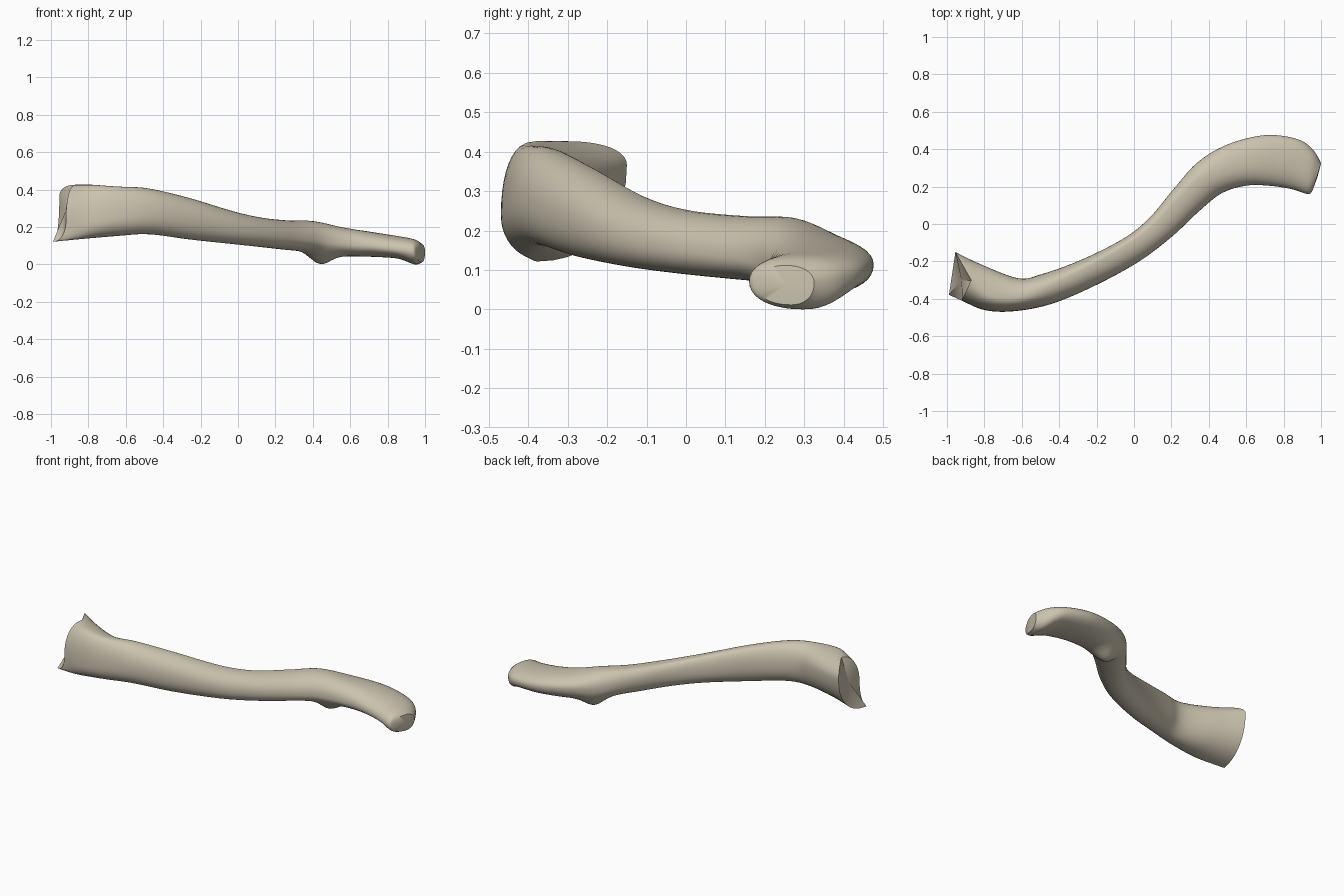
import bpy
import bmesh
import math
from mathutils import Vector

# Remove only the default cube
default_cube = bpy.data.objects.get("Cube")
if default_cube:
    bpy.data.objects.remove(default_cube, do_unlink=True)

RING = 40
STEPS = 6

# Key cross-sections along the shaft, from the broad end to the flat end:
# front edge x y z, back edge x y z, top z, top place, bottom z, bottom place
# (places run from 0 at the front edge to 1 at the back edge)
SECTIONS = [
    (-.92, -.41, .24, -.955, -.15, .37, .43, .42, .125, .12),
    (-.8, -.46, .23, -.82, -.215, .34, .43, .32, .14, .27),
    (-.65, -.467, .25, -.62, -.29, .31, .42, .4, .157, .5),
    (-.45, -.43, .27, -.5, -.27, .28, .41, .55, .165, .5),
    (-.22, -.335, .24, -.29, -.195, .25, .36, .68, .137, .5),
    (.02, -.205, .19, -.06, -.08, .2, .29, .75, .112, .5),
    (.2, -.07, .16, .08, .03, .18, .255, .75, .095, .5),
    (.35, .07, .14, .21, .185, .17, .24, .7, .08, .5),
    (.47, .165, .13, .34, .33, .15, .236, .6, .07, .5),
    (.6, .205, .11, .5, .425, .14, .203, .5, .05, .5),
    (.72, .205, .1, .7, .475, .12, .178, .5, .045, .5),
    (.84, .187, .085, .87, .455, .1, .155, .5, .035, .5),
    (.93, .16, .075, .955, .4, .085, .138, .5, .004, .6),
    (.955, .18, .065, 1, .325, .07, .115, .5, .015, .6),
]


def catmull(a, b, c, d, t):
    """Smooth blend from b to c."""
    return (b * 2 + (c - a) * t + (a * 2 - b * 5 + c * 4 - d) * t * t
            + (b * 3 - a - c * 3 + d) * t ** 3) / 2


def smooth_sections(keys):
    """Fill in cross-sections between the key ones."""
    last = len(keys) - 1
    result = []
    for i in range(last):
        around = [keys[max(0, min(last, i + k))] for k in (-1, 0, 1, 2)]
        for step in range(STEPS):
            t = step / STEPS
            result.append([catmull(*values, t) for values in zip(*around)])
    result.append(list(keys[last]))
    return result


def rounded(value, power=.92):
    """Slightly squared sine or cosine."""
    return math.copysign(abs(value) ** power, value)


def ring_points(section):
    """Four joined quarter curves through the front, top, back and bottom."""
    front, back = Vector(section[:3]), Vector(section[3:6])
    top_z, top_place, low_z, low_place = section[6:]
    middle_x = (front.x + back.x) / 2
    # The broad end leans outward toward its top
    lean = -.065 * max(0, min(1, (-.68 - middle_x) / .25)) ** 1.3
    points = []
    for k in range(RING):
        angle = math.tau * k / RING
        across, up = -rounded(math.cos(angle)), rounded(math.sin(angle))
        place, peak_z = (top_place, top_z) if up >= 0 else (low_place, low_z)
        edge = front if across < 0 else back
        peak = front.lerp(back, place)
        peak.x += math.copysign(lean, up)
        peak.z = peak_z
        # Hold the edge height at the side and the peak height at the crest
        point = Vector((
            peak.x + (edge.x - peak.x) * abs(across),
            peak.y + (edge.y - peak.y) * abs(across),
            edge.z + (peak.z - edge.z) * abs(up),
        ))
        points.append(point)
    return points


def add_knob(point, mid_z, centre, radius, depth):
    """Pull the underside down into a small blunt knob."""
    if point.z < mid_z:
        distance = (Vector(point[:2]) - Vector(centre)).length / radius
        point.z -= depth * math.exp(-distance * distance)


def build_bone():
    bm = bmesh.new()
    rings = []
    for section in smooth_sections(SECTIONS):
        points = ring_points(section)
        mid_z = (section[2] + section[5]) / 2
        for point in points:
            add_knob(point, mid_z, (.44, .28), .075, .06)
        rings.append([bm.verts.new(point) for point in points])

    # Skin the shaft
    for ring, following in zip(rings, rings[1:]):
        for k in range(RING):
            n = (k + 1) % RING
            bm.faces.new((ring[k], ring[n], following[n], following[k]))

    # Close both ends, the broad one slightly dished, the flat one domed
    for ring, push in ((rings[0], .012), (rings[-1], .004)):
        centre = sum((v.co for v in ring), Vector()) / RING
        centre.x += push
        hub = bm.verts.new(centre)
        for k in range(RING):
            bm.faces.new((ring[k], ring[(k + 1) % RING], hub))

    # Stand the bone on the ground
    lowest = min(v.co.z for v in bm.verts)
    bmesh.ops.translate(bm, vec=(0, 0, -lowest), verts=bm.verts)
    bmesh.ops.recalc_face_normals(bm, faces=bm.faces)
    mesh = bpy.data.meshes.new("collar_bone")
    bm.to_mesh(mesh)
    bm.free()
    return mesh


# Bone colour
bone_beige = bpy.data.materials.new("bone_beige")
bone_beige.use_nodes = True
colour = (.6, .55, .43, 1)
bone_beige.diffuse_color = colour
bone_beige.node_tree.nodes["Principled BSDF"].inputs["Base Color"].default_value = colour

# Single smooth bone with sharp rims
bone = bpy.data.objects.new("collar_bone", build_bone())
bpy.context.collection.objects.link(bone)
bone.data.materials.append(bone_beige)
bpy.ops.object.select_all(action='DESELECT')
bone.select_set(True)
bpy.context.view_layer.objects.active = bone
bpy.ops.object.shade_smooth_by_angle(angle=math.radians(40))
